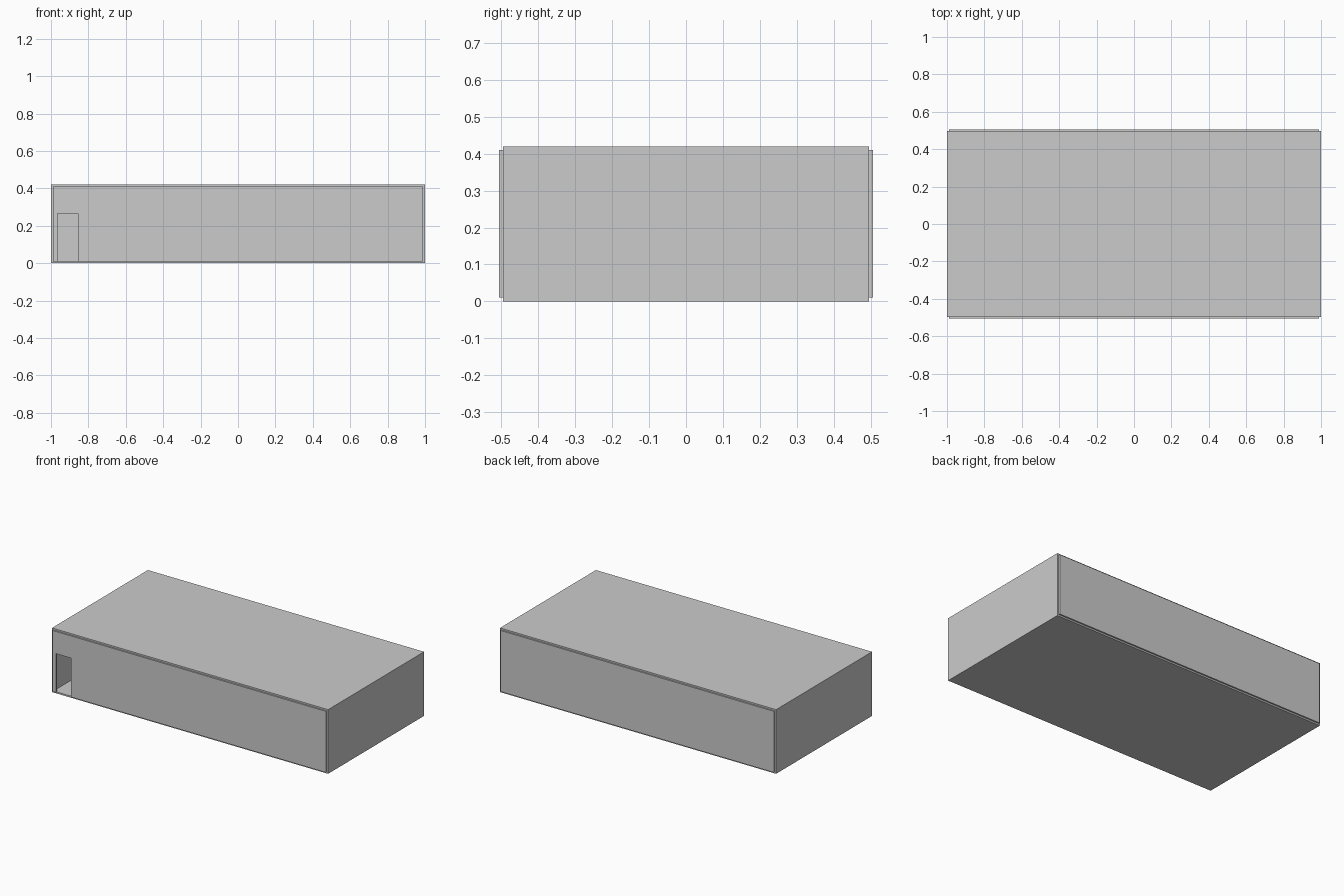
import bpy
import bmesh

if "Cube" in bpy.data.objects:
    bpy.data.objects.remove(bpy.data.objects["Cube"])

T = 0.01            # panel thickness
X, Y = 1.0, 0.496   # half length, half depth of floor
H = 0.42            # total height


def finish(name, bm):
    bmesh.ops.recalc_face_normals(bm, faces=bm.faces)
    mesh = bpy.data.meshes.new(name)
    bm.to_mesh(mesh)
    bm.free()
    ob = bpy.data.objects.new(name, mesh)
    bpy.context.collection.objects.link(ob)
    return ob


def box(name, lo, hi):
    bm = bmesh.new()
    bmesh.ops.create_cube(bm, size=1)
    for v in bm.verts:
        v.co = [(a + b) / 2 + c * (b - a) for a, b, c in zip(lo, hi, v.co)]
    return finish(name, bm)


def panel(name, outline, y0, y1):
    """Extrude an x-z outline from y0 to y1."""
    bm = bmesh.new()
    face = bm.faces.new([bm.verts.new((x, y0, z)) for x, z in outline])
    ext = bmesh.ops.extrude_face_region(bm, geom=[face])["geom"]
    verts = [g for g in ext if isinstance(g, bmesh.types.BMVert)]
    bmesh.ops.translate(bm, verts=verts, vec=(0, y1 - y0, 0))
    return finish(name, bm)


# Floor, and roof fitted between the end walls
box("floor", (-X, -Y, 0), (X, Y, T))
box("roof", (-X + T, -Y, H - T), (X - T, Y, H))

# End walls
box("left_wall", (-X, -Y, T), (-X + T, Y, H))
box("right_wall", (X - T, -Y, T), (X, Y, H))

# Back wall, standing just outside the floor edge
box("back_wall", (-X + T, Y, T), (X - T, Y + T, H - T))

# Front wall with doorway
door_l, door_r, door_top = -0.965, -0.855, 0.265
panel("front_wall",
      [(-X + T, T), (door_l, T), (door_l, door_top), (door_r, door_top),
       (door_r, T), (X - T, T), (X - T, H - T), (-X + T, H - T)],
      -Y - T, -Y)
